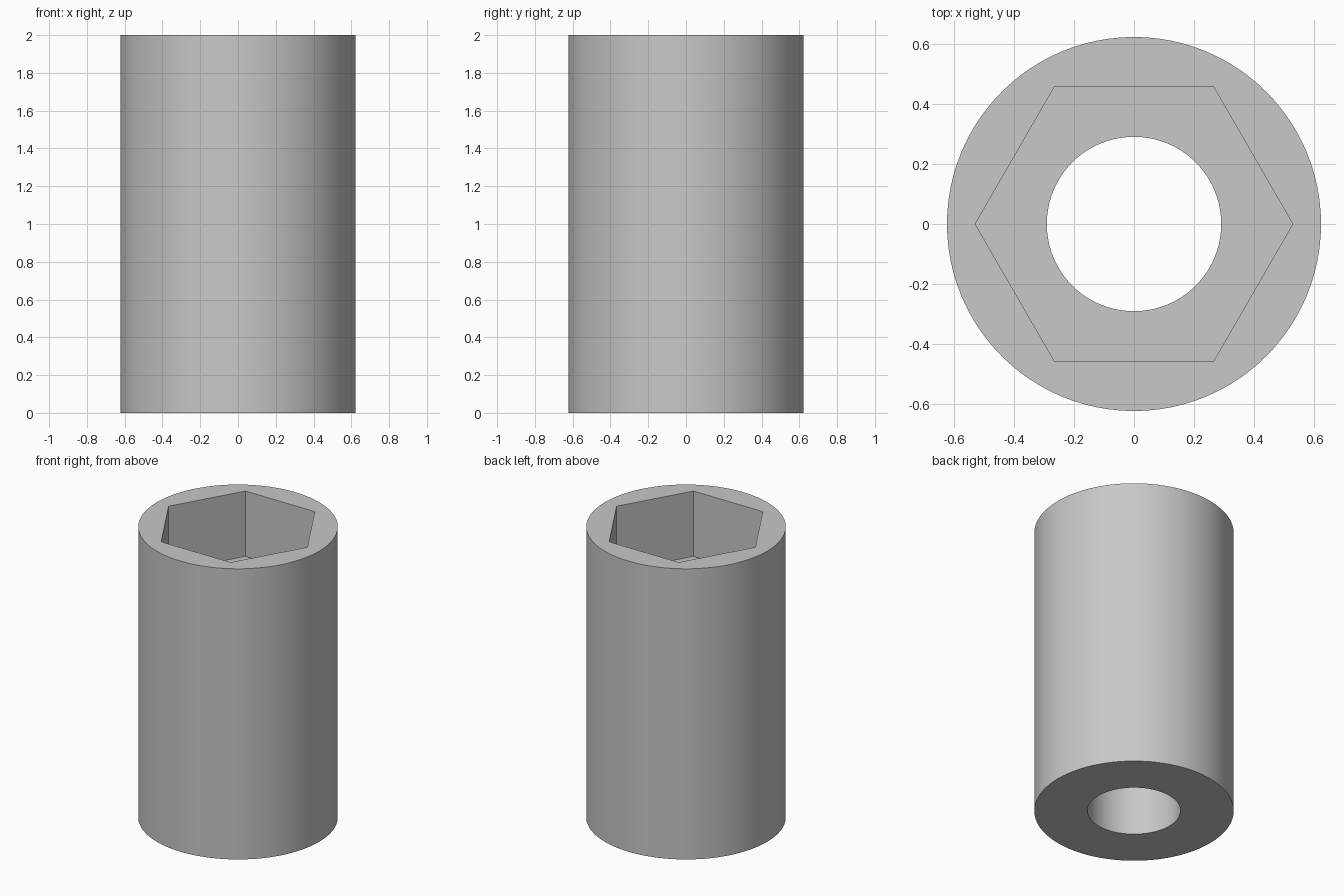
import bpy
import bmesh
import math

cube = bpy.data.objects.get("Cube")
if cube:
    bpy.data.objects.remove(cube, do_unlink=True)

HEIGHT = 2.0
FLOOR = 1.55          # bottom of the hexagonal recess
OUTER_R = 0.622
HOLE_R = 0.29
HEX_R = 0.528         # centre to corner
SEGMENTS = 96

# Plain grey metal
grey = bpy.data.materials.new("grey_metal")
colour = (0.58, 0.58, 0.58, 1.0)
grey.use_nodes = True
grey.diffuse_color = colour
grey.node_tree.nodes["Principled BSDF"].inputs["Base Color"].default_value = colour

bm = bmesh.new()


def ring(radius, z, sides):
    """Closed loop of edges, with a corner on +x."""
    verts = []
    for i in range(sides):
        a = math.tau * i / sides
        verts.append(bm.verts.new((radius * math.cos(a), radius * math.sin(a), z)))
    edges = [bm.edges.new((verts[i - 1], verts[i])) for i in range(sides)]
    return verts, edges


def wall(low, high):
    """Upright quads between two rings with equal side counts."""
    a, b = low[0], high[0]
    for i in range(len(a)):
        bm.faces.new((a[i - 1], a[i], b[i], b[i - 1]))


def flat_ring(outer, inner, up):
    """Level face between two loops in one plane."""
    bmesh.ops.triangle_fill(bm, use_beauty=True, use_dissolve=False,
                            edges=outer[1] + inner[1], normal=(0, 0, up))


outer_low = ring(OUTER_R, 0, SEGMENTS)
outer_top = ring(OUTER_R, HEIGHT, SEGMENTS)
hex_top = ring(HEX_R, HEIGHT, 6)
hex_floor = ring(HEX_R, FLOOR, 6)
hole_top = ring(HOLE_R, FLOOR, SEGMENTS)
hole_low = ring(HOLE_R, 0, SEGMENTS)

# Outside, recess and through-hole walls
wall(outer_low, outer_top)
wall(hex_floor, hex_top)
wall(hole_low, hole_top)

# Top rim, recess floor and underside
flat_ring(outer_top, hex_top, 1)
flat_ring(hex_floor, hole_top, 1)
flat_ring(outer_low, hole_low, -1)

bmesh.ops.recalc_face_normals(bm, faces=bm.faces)
mesh = bpy.data.meshes.new("hex_socket_sleeve")
bm.to_mesh(mesh)
bm.free()
mesh.materials.append(grey)

sleeve = bpy.data.objects.new("hex_socket_sleeve", mesh)
bpy.context.collection.objects.link(sleeve)

# Smooth round walls, crisp rims and hexagon corners
bpy.ops.object.select_all(action="DESELECT")
sleeve.select_set(True)
bpy.context.view_layer.objects.active = sleeve
bpy.ops.object.shade_smooth_by_angle(angle=math.radians(30))
